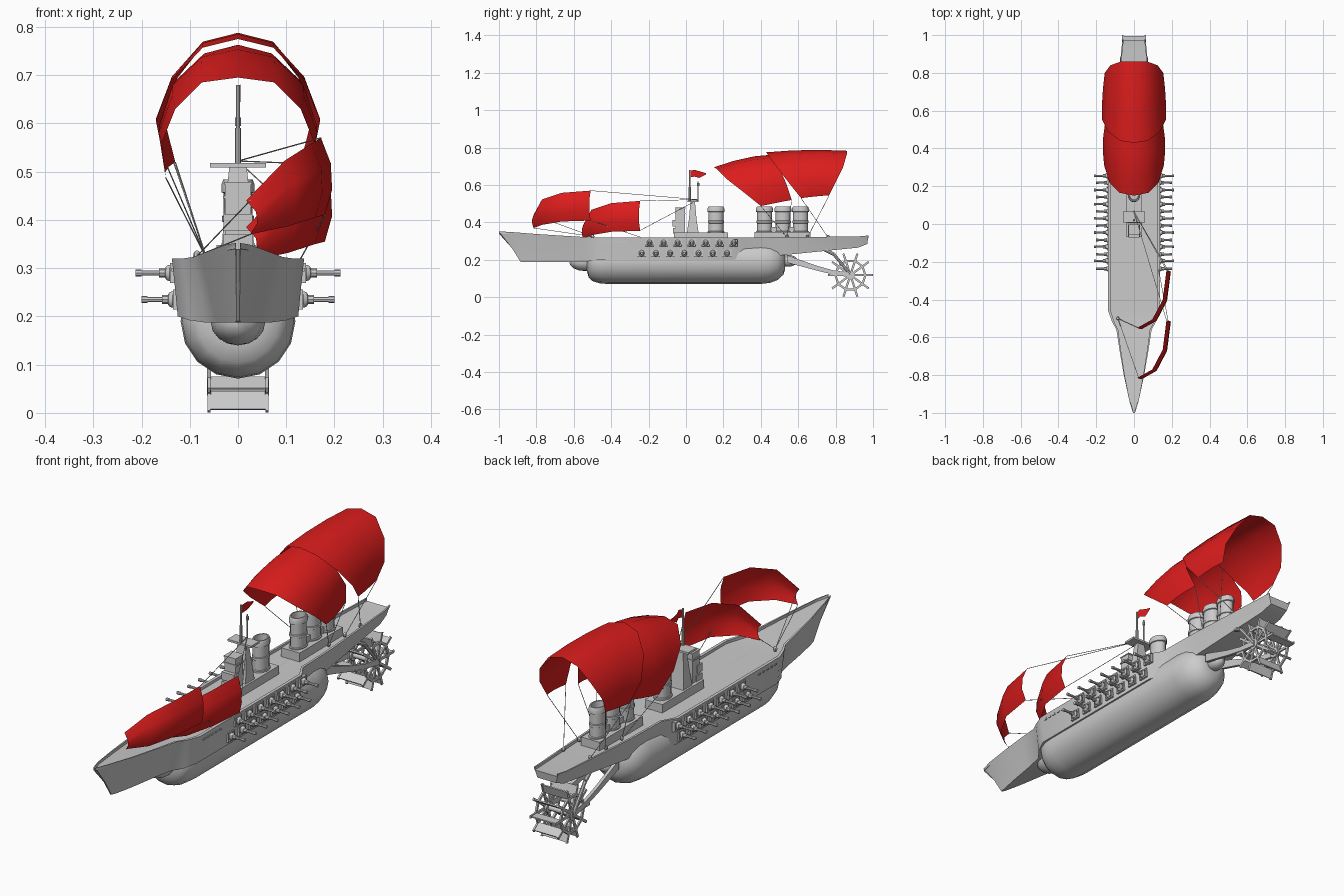
import bpy, bmesh, math
from mathutils import Vector, Matrix

if "Cube" in bpy.data.objects:
    bpy.data.objects.remove(bpy.data.objects["Cube"])

red = bpy.data.materials.new("red_cloth")
red.diffuse_color = (0.72, 0.012, 0.012, 1)
red.use_nodes = True
red.node_tree.nodes["Principled BSDF"].inputs["Base Color"].default_value = red.diffuse_color


def finish(bm, name, mat=None, angle=35, normals=True):
    if normals:
        bmesh.ops.recalc_face_normals(bm, faces=bm.faces)
    me = bpy.data.meshes.new(name)
    bm.to_mesh(me)
    bm.free()
    ob = bpy.data.objects.new(name, me)
    bpy.context.collection.objects.link(ob)
    if mat:
        me.materials.append(mat)
    bpy.ops.object.select_all(action='DESELECT')
    ob.select_set(True)
    bpy.context.view_layer.objects.active = ob
    bpy.ops.object.shade_smooth_by_angle(angle=math.radians(angle))
    return ob


def box(bm, c, s, rx=0.0):
    m = Matrix.Translation(c) @ Matrix.Rotation(rx, 4, 'X') @ Matrix.Diagonal((*s, 1))
    bmesh.ops.create_cube(bm, size=1, matrix=m)


def rod(bm, p, q, r1, r2=None, n=8):
    p, q = Vector(p), Vector(q)
    d = q - p
    m = Matrix.Translation((p + q) / 2) @ d.to_track_quat('Z', 'Y').to_matrix().to_4x4()
    bmesh.ops.create_cone(bm, cap_ends=True, segments=n, radius1=r1,
                          radius2=r1 if r2 is None else r2, depth=d.length, matrix=m)


def ball(bm, c, s, n=12):
    m = Matrix.Translation(c) @ Matrix.Diagonal((*s, 1))
    bmesh.ops.create_uvsphere(bm, u_segments=n, v_segments=n // 2 + 2, radius=1, matrix=m)


def loft(bm, rings, closed=True, caps=True):
    vs = [[bm.verts.new(p) for p in r] for r in rings]
    n = len(vs[0])
    for a, b in zip(vs, vs[1:]):
        for i in range(n if closed else n - 1):
            j = (i + 1) % n
            bm.faces.new((a[i], a[j], b[j], b[i]))
    if caps:
        bm.faces.new(vs[0])
        bm.faces.new(vs[-1])


# Hull: y top, half width, z top, y bottom, half width, z bottom
stations = [(-1.0, .005, .352, -.885, .003, .19), (-.94, .024, .349, -.86, .008, .187),
            (-.8, .054, .338, -.78, .025, .187), (-.66, .078, .329, -.66, .045, .187),
            (-.56, .093, .323, -.56, .065, .187), (-.52, .115, .32, -.52, .1, .192),
            (-.46, .137, .32, -.46, .125, .2), (.25, .137, .32, .25, .125, .2),
            (.31, .1, .32, .31, .09, .205), (.52, .095, .321, .52, .075, .225),
            (.92, .068, .325, .92, .05, .265), (.975, .06, .33, .97, .045, .285)]
rings = []
for yt, w, zt, yb, wb, zb in stations:
    i, ym, zm = w * .9, (yt * .4 + yb * .6), zt * .45 + zb * .55
    wm = w * .42 + wb * .58
    half = [(wb, yb, zb), (wm, ym, zm), (w, yt, zt), (i, yt, zt), (i, yt, zt - .012)]
    rings.append(half + [(-x, y, z) for x, y, z in reversed(half)])
bm = bmesh.new()
loft(bm, rings)
finish(bm, "hull")

# Cylindrical float under the hull with rounded nose and tail
prof = [(-.53, .05), (-.52, .085), (-.5, .104), (-.46, .116), (-.42, .119),
        (.4, .119), (.45, .113), (.49, .098), (.52, .07), (.53, .04)]
bm = bmesh.new()
loft(bm, [[(r * math.cos(k * math.pi / 8), y, .19 + r * math.sin(k * math.pi / 8))
           for k in range(16)] for y, r in prof])
ball(bm, (0, -.54, .19), (.057, .085, .05))
ball(bm, (0, .545, .195), (.035, .05, .032))
finish(bm, "float_body")

# Gun batteries on both sides
bm = bmesh.new()
for s in (-1, 1):
    for k in range(7):
        for y, z, x, tip in ((-.195 + .075 * k, .29, .134, .212), (-.237 + .076 * k, .235, .128, .2)):
            box(bm, (s * x, y, z + .018), (.014, .046, .006))
            for e in (-1, 1):
                box(bm, (s * x, y + e * .02, z), (.014, .006, .04))
            box(bm, (s * x, y, z - .018), (.014, .046, .006))
            ball(bm, (s * (x + .008), y, z), (.012, .015, .017), 8)
            rod(bm, (s * x, y, z), (s * (x + .03), y, z), .009)
            rod(bm, (s * x, y, z), (s * tip, y, z), .0055)
            rod(bm, (s * (tip - .012), y, z), (s * tip, y, z), .007)
    for k in range(5):
        box(bm, (s * .135, -.43 + .028 * k, .297), (.006, .014, .007))
finish(bm, "side_guns")

# Deck houses and bridge tower
bm = bmesh.new()
box(bm, (0, .08, .325), (.085, .29, .04))
box(bm, (0, .515, .325), (.09, .3, .045))
for y in (.47, .565):
    box(bm, (0, y, .36), (.03, .03, .03))
box(bm, (0, -.03, .395), (.054, .05, .16))
box(bm, (0, -.05, .355), (.062, .04, .03))
box(bm, (0, -.055, .395), (.06, .034, .035))
box(bm, (0, -.03, .447), (.062, .056, .006))
box(bm, (0, -.03, .476), (.058, .056, .005))
loft(bm, [[(sx * w, .036 + sy * d, z) for sx, sy in ((-1, -1), (1, -1), (1, 1), (-1, 1))]
          for w, d, z in ((.034, .032, .34), (.028, .02, .42), (.018, .012, .51))])
box(bm, (0, .038, .513), (.116, .058, .009))
finish(bm, "bridge_tower")

# Masts
bm = bmesh.new()
rod(bm, (0, .02, .51), (0, .02, .68), .004)
rod(bm, (0, .065, .51), (0, .065, .62), .003)
rod(bm, (0, .065, .595), (0, .065, .612), .006)
rod(bm, (0, .02, .51), (0, .02, .59), .006)
finish(bm, "masts")

# Funnels: banded oval lathes, open at the top
fprof = [(.33, 1), (.352, 1), (.354, .88), (.395, .88), (.397, .97), (.408, .97), (.41, .88),
         (.455, .88), (.457, 1), (.474, 1), (.484, .9), (.484, .76), (.44, .72)]
bm = bmesh.new()
for y in (.16, .42, .518, .612):
    loft(bm, [[(.034 * r * math.cos(k * math.pi / 8), y + .045 * r * math.sin(k * math.pi / 8), z)
               for k in range(16)] for z, r in fprof])
finish(bm, "funnels")


# Aft canopy sails: (x, front y, front z, rear y, rear z, rear x) for the right half
def canopy(name, half, bulge):
    full = [(-a, b, c, d, e, -f) for a, b, c, d, e, f in reversed(half[1:])] + half
    rows = []
    for t in (0, .33, .67, 1):
        k = 1 + bulge * 4 * t * (1 - t)
        rows.append([((a + (f - a) * t) * k, b + (d - b) * t,
                      .5 + (c + (e - c) * t - .5) * k) for a, b, c, d, e, f in full])
    bm = bmesh.new()
    loft(bm, rows, closed=False, caps=False)
    finish(bm, name, red, 50)


canopy("aft_sail_front", [(0, .15, .695, .47, .763, 0), (.075, .165, .685, .475, .745, .07),
                          (.13, .22, .63, .5, .69, .128), (.158, .31, .56, .535, .61, .153),
                          (.15, .4, .488, .565, .52, .13)], .06)
canopy("aft_sail_rear", [(0, .43, .775, .86, .783, 0), (.073, .44, .757, .86, .765, .07),
                         (.138, .49, .69, .84, .695, .125), (.17, .555, .605, .8, .615, .155),
                         (.155, .615, .53, .765, .545, .142)], .03)

# Fore side sails: columns of (x, y, bottom z, top z)
cols = [(.025, -.815, .37, .44), (.105, -.77, .387, .523), (.16, -.665, .405, .558), (.18, -.51, .41, .57)]
for name, dy, dz in (("fore_sail_front", 0, 0), ("fore_sail_rear", .265, -.055)):
    rows = []
    for t in (0, .33, .67, 1):
        b = .02 * 4 * t * (1 - t)
        rows.append([(x + b - .008 * t, y + dy - b * .4, z0 + (z1 - z0) * t + dz) for x, y, z0, z1 in cols])
    bm = bmesh.new()
    loft(bm, rows, closed=False, caps=False)
    finish(bm, name, red, 50)

# Flag
bm = bmesh.new()
loft(bm, [[(x, y, z + h) for x, y, z in ((0, .02, .64), (.005, .045, .645), (-.004, .07, .638), (0, .108, .657))]
          for h in (0, .018, .036)], closed=False, caps=False)
for v in bm.verts:
    if v.co.y > .1:
        v.co.z = .66 + (v.co.z - .675) * .15
finish(bm, "flag", red, 60)

# Rigging
mast = (0, .065, .522)
ropes = [((.172, -.51, .57), mast), ((.172, -.245, .515), mast), ((.18, -.245, .357), mast),
         ((-.085, -.5, .325), (.025, -.815, .37)), ((-.085, -.5, .325), (.025, -.55, .32)),
         ((.025, -.815, .44), (-.085, -.5, .325)), ((.18, -.51, .41), (.13, -.24, .32))]
for s in (-1, 1):
    ropes += [((s * .15, .4, .488), (s * .065, .54, .32)), ((s * .13, .565, .52), (s * .065, .54, .32)),
              ((s * .155, .615, .53), (s * .065, .76, .32)), ((s * .142, .765, .545), (s * .065, .65, .32))]
bm = bmesh.new()
for p, q in ropes:
    rod(bm, p, q, .0014, n=5)
for s in (-1, 1):
    for y in (.54, .65, .76):
        ball(bm, (s * .065, y, .324), (.008, .008, .01), 8)
ball(bm, (-.085, -.5, .325), (.008, .01, .012), 8)
finish(bm, "rigging")

# Stern paddle wheel: rims, spokes and boards
cy, cz = .879, .118
bm = bmesh.new()
rod(bm, (-.066, cy, cz), (.066, cy, cz), .012, n=12)
for s in (-1, 1):
    rod(bm, (s * .048, cy, cz), (s * .066, cy, cz), .024, n=12)
for k in range(10):
    a = k * math.tau / 10
    c, d = math.cos(a), math.sin(a)
    box(bm, (0, cy + .097 * c, cz + .097 * d), (.116, .04, .006), a)
    for s in (-1, 1):
        box(bm, (s * .06, cy + .06 * c, cz + .06 * d), (.007, .122, .011), a)
        am = a + math.pi / 10
        for r in (.08,):
            box(bm, (s * .06, cy + r * math.cos(am) * .95, cz + r * math.sin(am) * .95),
                (.008, .011, .053), am)
finish(bm, "paddle_wheel")

# Wheel support arms
bm = bmesh.new()
for s in (-1, 1):
    path = [(.54, .205, .02), (.62, .18, .016), (.7, .155, .013), (.79, .132, .011), (.885, .118, .013)]
    loft(bm, [[(s * (.045 + .005 * k) + dx, y, z + h * dz) for dx, dz in
               ((-.007, -1), (.007, -1), (.007, 1), (-.007, 1))] for k, (y, z, h) in enumerate(path)])
    rod(bm, (s * .05, .72, .265), (s * .062, .79, .23), .009)
    rod(bm, (s * .062, .79, .23), (s * .066, .88, .12), .008)
finish(bm, "wheel_arms")
